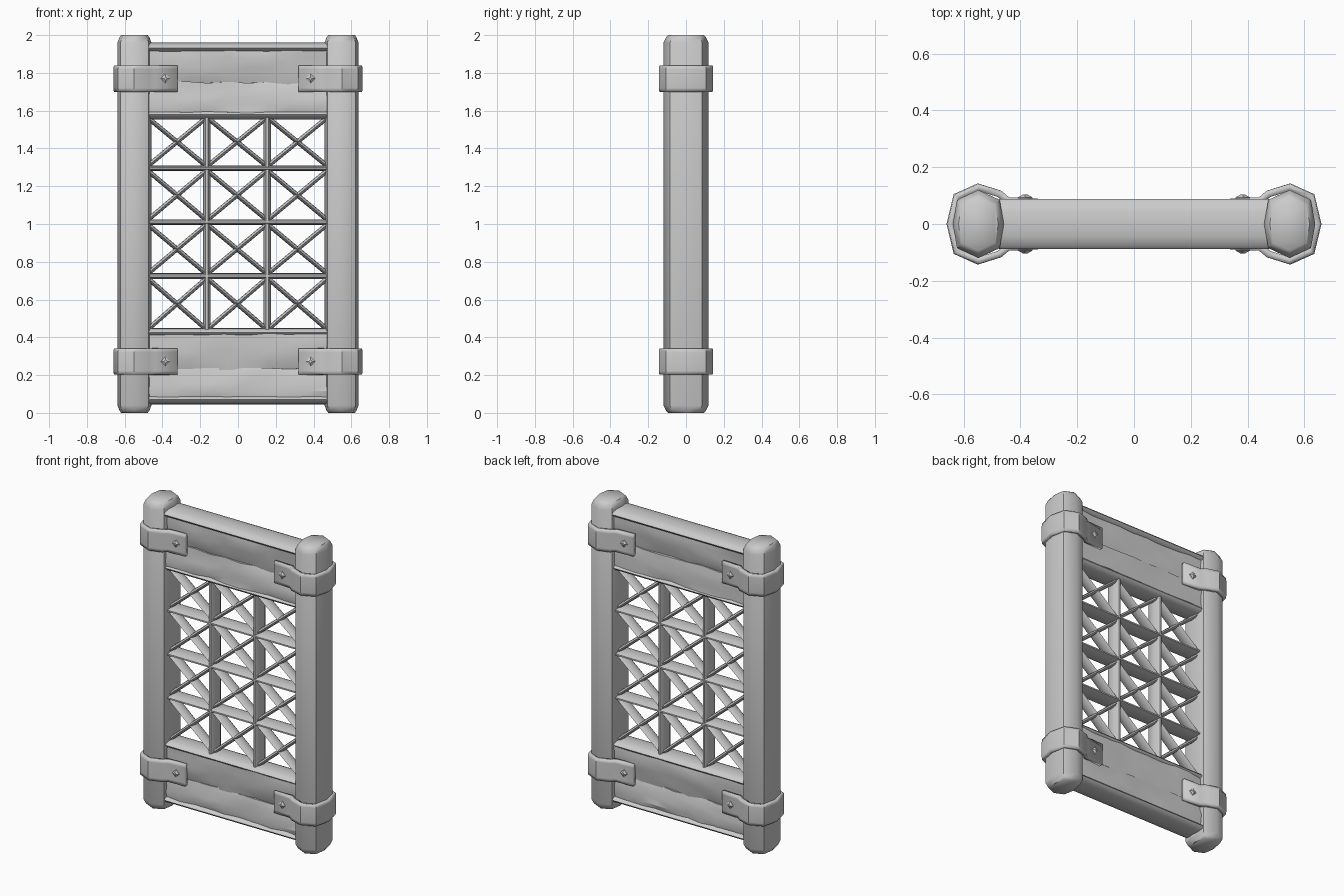
import bpy, bmesh, math, random
from mathutils import Vector

cube = bpy.data.objects.get("Cube")
if cube:
    bpy.data.objects.remove(cube)
random.seed(4)

grey = bpy.data.materials.new("plain grey")
grey.use_nodes = True
GREY = (0.6, 0.6, 0.6, 1)
grey.diffuse_color = GREY
grey.node_tree.nodes["Principled BSDF"].inputs["Base Color"].default_value = GREY


def finish(bm, name, angle=50):
    bmesh.ops.recalc_face_normals(bm, faces=bm.faces)
    mesh = bpy.data.meshes.new(name)
    bm.to_mesh(mesh)
    bm.free()
    mesh.materials.append(grey)
    ob = bpy.data.objects.new(name, mesh)
    bpy.context.collection.objects.link(ob)
    bpy.ops.object.select_all(action='DESELECT')
    ob.select_set(True)
    bpy.context.view_layer.objects.active = ob
    if angle:
        bpy.ops.object.shade_smooth_by_angle(angle=math.radians(angle))
    return ob


def loft(bm, rings):
    """Skin a list of closed rings and cap both ends."""
    rows = [[bm.verts.new(p) for p in ring] for ring in rings]
    n = len(rows[0])
    for a, b in zip(rows, rows[1:]):
        for i in range(n):
            j = (i + 1) % n
            bm.faces.new((a[i], a[j], b[j], b[i]))
    bm.faces.new(rows[0])
    bm.faces.new(rows[-1])


def bar(name, start, end, thick, depth, sides=10):
    """Oval bar in the xz plane, flattened along its face and deep in y."""
    a, b = (Vector((p[0], 0, p[1])) for p in (start, end))
    across = (b - a).normalized().cross(Vector((0, 1, 0)))
    oval = []
    for i in range(sides):
        t = math.tau * i / sides
        oval.append(across * math.cos(t) * thick / 2 + Vector((0, math.sin(t) * depth / 2, 0)))
    bm = bmesh.new()
    loft(bm, [[p + o for o in oval] for p in (a, b)])
    return finish(bm, name)


# Posts: eight-sided columns with softened ends
def post(name, side):
    outline = [(.09, 0), (.075, .085), (0, .12), (-.075, .085),
               (-.09, 0), (-.075, -.085), (0, -.12), (.075, -.085)]
    levels = [(0, .78), (.012, .88), (.04, 1), (1.96, 1), (1.988, .88), (2, .78)]
    bm = bmesh.new()
    loft(bm, [[(side * .548 + x * s, y * s, z) for x, y in outline] for z, s in levels])
    finish(bm, name)


# Straps: a band wrapped round the post, ending in a tab on each face
def strap(name, side, z):
    half = [(.32, .088), (.44, .094), (.47, .118), (.55, .143), (.635, .105), (.66, 0)]
    path = half + [(x, -y) for x, y in reversed(half[:-1])]
    bm = bmesh.new()
    rows = []
    for h in (-.07, -.05, .05, .07):
        inset = .006 if abs(h) > .06 else 0
        row = []
        for x, y in path:
            flare = inset if x > .46 else 0
            row.append(bm.verts.new((side * (x - flare * .5), y * (1 - flare * 2), z + h)))
        rows.append(row)
    for a, b in zip(rows, rows[1:]):
        for i in range(len(path) - 1):
            bm.faces.new((a[i], a[i + 1], b[i + 1], b[i]))
    ob = finish(bm, name, 40)
    shell = ob.modifiers.new("thickness", 'SOLIDIFY')
    shell.thickness = .025
    shell.offset = -1 if side * ob.data.polygons[4].normal.x >= 0 else 1


# Rivets: small four-sided studs on the tabs
def rivet(name, x, y_side, z):
    bm = bmesh.new()
    rings = []
    for y, r in ((.08, .025), (.094, .025), (.103, .009)):
        rings.append([(x + r * math.cos(k * math.pi / 2), y_side * y,
                       z + r * math.sin(k * math.pi / 2)) for k in range(4)])
    loft(bm, rings)
    finish(bm, name, 0)


# Planks: rough boards with a warped face on both sides
def plank(name, low, high, base, tilt):
    nx, nz = 9, 4
    bm = bmesh.new()
    faces = {}
    for side in (-1, 1):
        for i in range(nx + 1):
            for k in range(nz + 1):
                u, v = i / nx, k / nz
                depth = base + tilt * (v - .5) + random.uniform(-.008, .008)
                z = low + (high - low) * v
                if k in (0, nz):
                    z += random.uniform(-.005, .005)
                    depth -= .008
                faces[side, i, k] = bm.verts.new((-.48 + .96 * u, side * depth, z))
        for i in range(nx):
            for k in range(nz):
                bm.faces.new([faces[side, i + a, k + b] for a, b in ((0, 0), (1, 0), (1, 1), (0, 1))])
    rim = [(i, 0) for i in range(nx)] + [(nx, k) for k in range(nz)]
    rim += [(i, nz) for i in range(nx, 0, -1)] + [(0, k) for k in range(nz, 0, -1)]
    for p, q in zip(rim, rim[1:] + rim[:1]):
        bm.faces.new((faces[-1, *p], faces[-1, *q], faces[1, *q], faces[1, *p]))
    finish(bm, name, 30)


for side, label in ((-1, "right"), (1, "left")):
    post(label + "_post", side)
    for z, level in ((.272, "lower"), (1.77, "upper")):
        strap(f"{label}_{level}_strap", side, z)
        for face, where in ((-1, "front"), (1, "back")):
            rivet(f"{label}_{level}_{where}_rivet", side * .383, face, z)

# Main rails
for name, z, thick, depth in (("bottom_rail", .07, .052, .17), ("lower_rail", .425, .048, .15),
                              ("upper_rail", 1.58, .052, .15), ("top_rail", 1.933, .055, .175)):
    bar(name, (-.475, z), (.475, z), thick, depth, 12)

plank("upper_panel_top_board", 1.74, 1.925, .063, .02)
plank("upper_panel_low_board", 1.59, 1.75, .066, -.012)
plank("lower_panel_top_board", .225, .42, .063, .02)
plank("lower_panel_low_board", .075, .235, .066, -.012)

# Lattice: thin rails, uprights and a crossed pair in each cell
heights = [.43, .725, 1.01, 1.295, 1.575]
columns = [-.48, -.165, .155, .475]
for n, z in enumerate(heights[1:-1]):
    bar(f"lattice_rail_{n + 1}", (-.475, z), (.475, z), .03, .12)
for n, x in enumerate(columns[1:-1]):
    bar(f"lattice_upright_{n + 1}", (x, heights[0]), (x, heights[-1]), .038, .11)
for r, (z0, z1) in enumerate(zip(heights, heights[1:])):
    for c, (x0, x1) in enumerate(zip(columns, columns[1:])):
        bar(f"cross_rising_{r}_{c}", (x0, z0 + .01), (x1, z1 - .01), .025, .08, 8)
        bar(f"cross_falling_{r}_{c}", (x0, z1 - .01), (x1, z0 + .01), .025, .08, 8)
